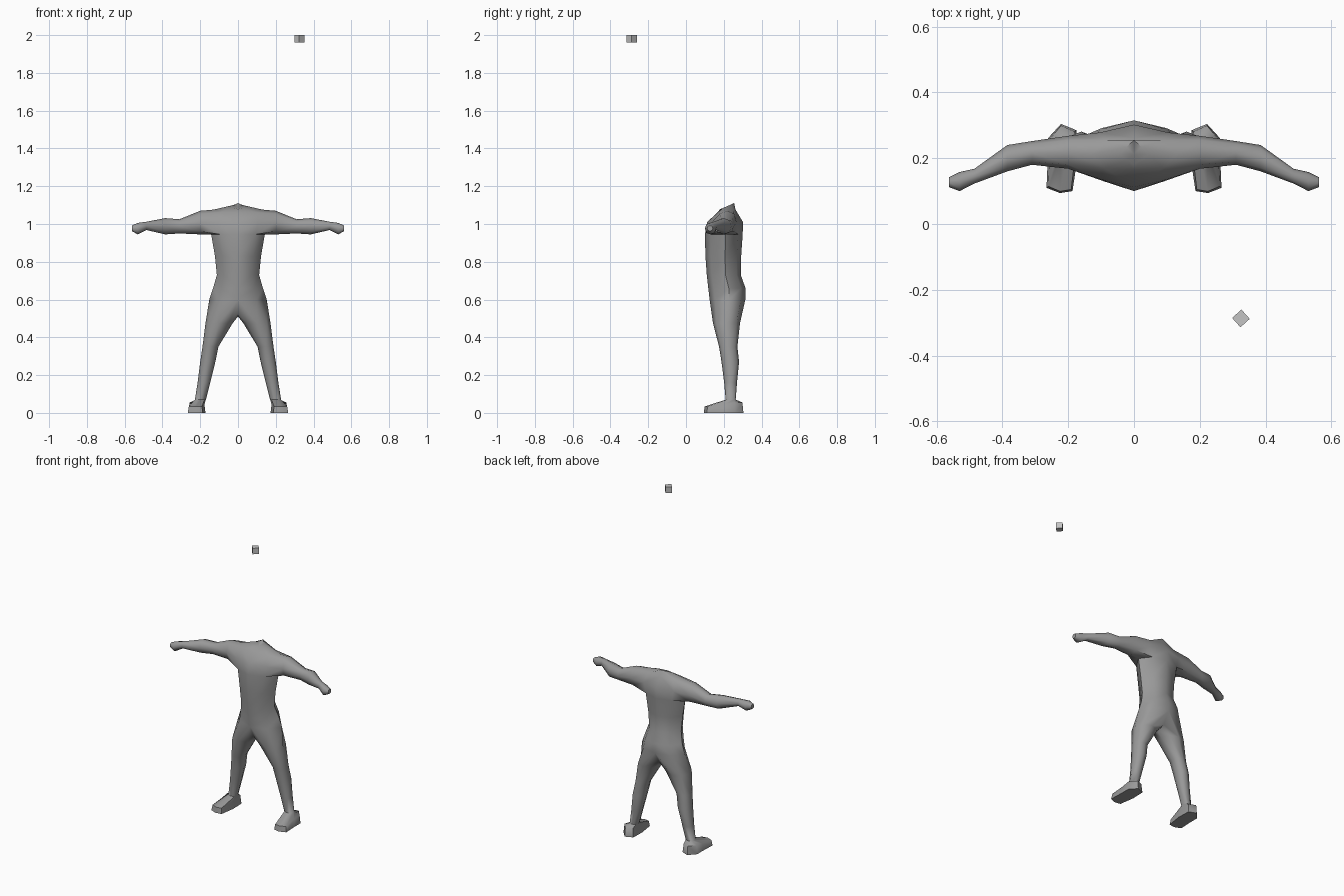
import bpy, bmesh, math

if "Cube" in bpy.data.objects:
    bpy.data.objects.remove(bpy.data.objects["Cube"])


def material(name, v):
    m = bpy.data.materials.new(name)
    m.diffuse_color = (v, v, v, 1)
    m.use_nodes = True
    m.node_tree.nodes["Principled BSDF"].inputs["Base Color"].default_value = m.diffuse_color
    return m


body_grey = material("body grey", 0.32)
light_grey = material("light grey", 0.55)

bm = bmesh.new()


def verts(points):
    return [bm.verts.new(p) for p in points]


def bridge(a, b, closed=True):
    n = len(a)
    for i in range(n if closed else n - 1):
        j = (i + 1) % n
        bm.faces.new((a[i], a[j], b[j], b[i]))


def oval(lo_a, hi_a, lo_b, hi_b, start, turn):
    """Eight points round an oval, slightly squared."""
    pts = []
    for i in range(8):
        t = math.radians(start + turn * 45 * i)
        k = 1.05 if i % 2 else 1.0
        pts.append(((lo_a + hi_a) / 2 + k * math.cos(t) * (hi_a - lo_a) / 2,
                    (lo_b + hi_b) / 2 + k * math.sin(t) * (hi_b - lo_b) / 2))
    return pts


# Torso: half rings from front centre round the side to back centre
rings = []
for z, w, yf, yb in [(.60, .152, .125, .314), (.66, .132, .118, .315),
                     (.73, .112, .11, .29), (.83, .122, .103, .292),
                     (.945, .142, .10, .30)]:
    d = yb - yf
    rings.append(verts([(0, yf, z), (.65 * w, yf + .15 * d, z), (w, yf + .55 * d, z),
                        (.65 * w, yb - .12 * d, z), (0, yb, z)]))
for a, b in zip(rings, rings[1:]):
    bridge(a, b, False)

# Chest and shoulder top, leaving the armhole open
low = rings[-1]
cf, fm, bk, cb = verts([(0, .112, 1.01), (.105, .137, 1.01),
                        (.105, .278, 1.01), (0, .302, 1.01)])
top = verts([(0, .165, 1.06), (.09, .17, 1.062), (.13, .212, 1.076),
             (.09, .255, 1.068), (0, .262, 1.076)])
bridge([low[0], low[1]], [cf, fm], False)
bridge([low[3], low[4]], [bk, cb], False)
bridge([cf, fm], top[:2], False)
bridge([bk, cb], top[3:], False)

# Neck stump with a slanted, sunken end
neck = verts([(0, .18, 1.078), (.022, .196, 1.085), (.044, .212, 1.092),
              (.022, .234, 1.101), (0, .255, 1.111)])
bridge(top, neck, False)
pit = bm.verts.new((0, .212, 1.085))
for a, b in zip(neck, neck[1:]):
    bm.faces.new((a, b, pit))

# Arm: rings along x, starting from the armhole
prev = [low[2], low[1], fm, top[1], top[2], top[3], bk, low[3]]
for x, zl, zh, yf, yb in [(.20, .945, 1.07, .168, .268), (.31, .95, 1.025, .18, .252),
                          (.385, .945, 1.031, .16, .24), (.485, .968, 1.012, .123, .168),
                          (.53, .945, 1.006, .10, .158), (.562, .962, .992, .112, .142)]:
    ring = verts([(x, y, z) for y, z in oval(yf, yb, zl, zh, -90, -1)])
    bridge(prev, ring)
    prev = ring
bm.faces.new(prev)

# Leg: rings down z, starting from the hip and crotch
hip = rings[0]
crotch = verts([(0, .27, .525), (0, .21, .51), (0, .16, .525)])
prev = [hip[2], hip[1], hip[0], crotch[2], crotch[1], crotch[0], hip[4], hip[3]]
for z, xi, xo, yf, yb in [(.475, .028, .172, .143, .286), (.35, .104, .188, .175, .272),
                          (.27, .12, .20, .188, .281), (.16, .147, .214, .202, .27),
                          (.07, .17, .228, .21, .263)]:
    ring = verts([(x, y, z) for x, y in oval(xi, xo, yf, yb, 0, -1)])
    bridge(prev, ring)
    prev = ring

# Foot: upper edge, then sole
sole = [(.262, .2), (.266, .11), (.225, .094), (.187, .1),
        (.172, .2), (.175, .285), (.222, .304), (.262, .26)]
upper_z = [.045, .034, .034, .034, .045, .055, .055, .055]
upper = verts([(x + (.22 - x) * .12, y + (.2 - y) * .05, z)
               for (x, y), z in zip(sole, upper_z)])
bridge(prev, upper)
base = verts([(x, y, 0) for x, y in sole])
bridge(upper, base)
bm.faces.new(base)

# Mirror the half into a whole figure
geom = bm.verts[:] + bm.edges[:] + bm.faces[:]
bmesh.ops.mirror(bm, geom=geom, axis='X', merge_dist=1e-4)
bmesh.ops.remove_doubles(bm, verts=bm.verts[:], dist=1e-4)
bmesh.ops.recalc_face_normals(bm, faces=bm.faces[:])
mesh = bpy.data.meshes.new("body")
bm.to_mesh(mesh)
bm.free()
mesh.materials.append(body_grey)
body = bpy.data.objects.new("body", mesh)
bpy.context.collection.objects.link(body)
bpy.context.view_layer.objects.active = body
body.select_set(True)
bpy.ops.object.shade_smooth_by_angle(angle=math.radians(60))

# Small cube floating above
bpy.ops.mesh.primitive_cube_add(size=.038, location=(.325, -.287, 1.981),
                                rotation=(0, 0, math.radians(42)))
cube = bpy.context.object
cube.name = "floating_cube"
cube.data.materials.append(light_grey)
